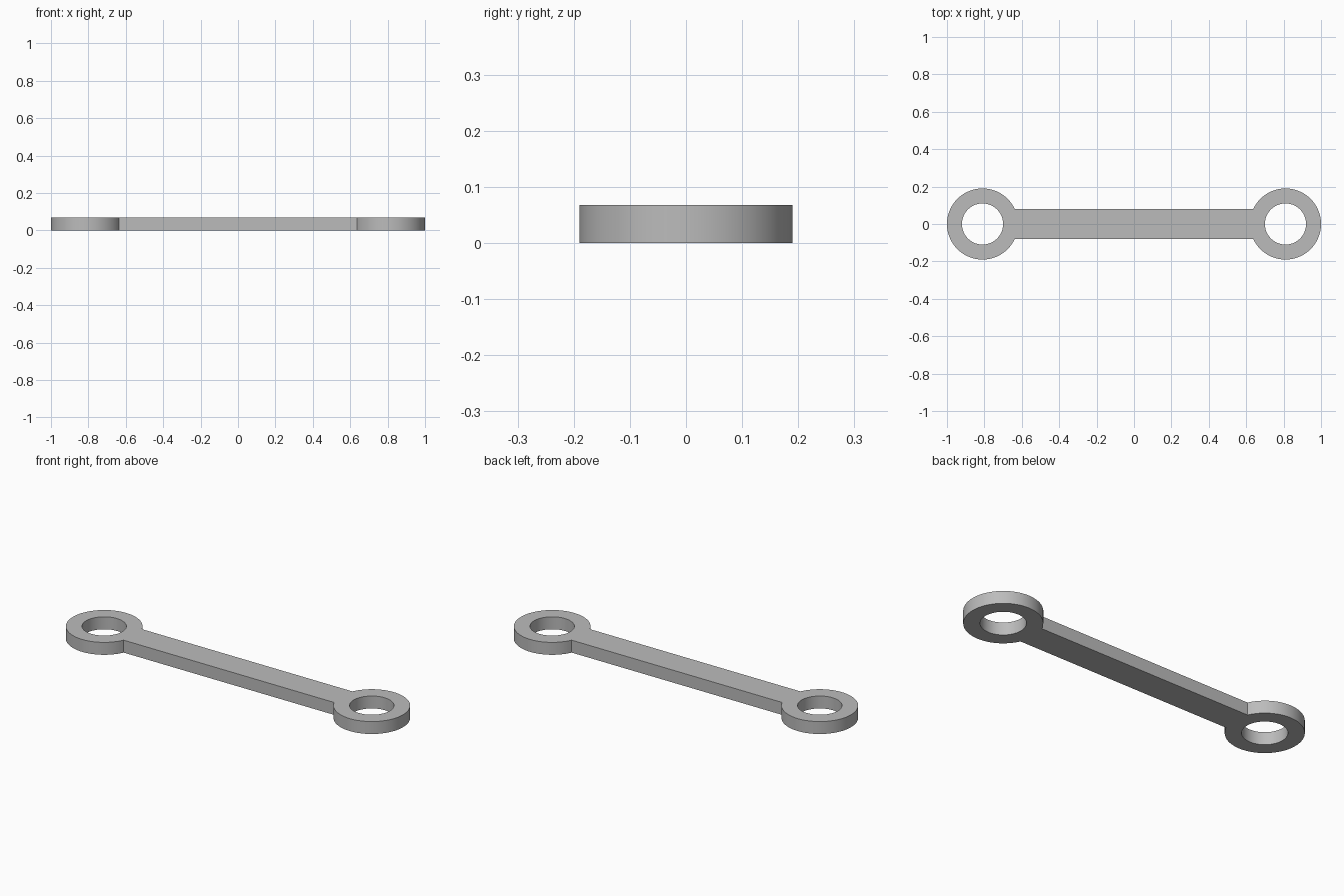
import bpy, bmesh
from math import sin, cos, asin, pi, radians

cube = bpy.data.objects.get("Cube")
if cube:
    bpy.data.objects.remove(cube, do_unlink=True)

OUTER, INNER, HALF_WIDTH, THICK = 0.19, 0.11, 0.079, 0.068
CENTRE = 1 - OUTER
LONG_STEPS, SHORT_STEPS = 72, 12

grey = bpy.data.materials.new("plain grey")
grey.use_nodes = True
grey.diffuse_color = (0.5, 0.5, 0.5, 1)
grey.node_tree.nodes["Principled BSDF"].inputs["Base Color"].default_value = (0.5, 0.5, 0.5, 1)

# Angles measured from the direction of the bar; the first arc faces the bar
half = asin(HALF_WIDTH / OUTER)
neck = OUTER * cos(half)
angles = [-half + 2 * half * i / SHORT_STEPS for i in range(SHORT_STEPS)]
angles += [half + (2 * pi - 2 * half) * i / LONG_STEPS for i in range(LONG_STEPS)]

bm = bmesh.new()


def add_eye(side):
    """Flat ring at one end; returns its edge vertices where the bar joins."""
    inner, outer = [], []
    for i, a in enumerate(angles):
        dx, dy = -side * cos(a), sin(a)
        inner.append(bm.verts.new((side * CENTRE + INNER * dx, INNER * dy, 0)))
        # The part facing the bar is cut straight at the neck
        reach = neck / cos(a) if i <= SHORT_STEPS else OUTER
        outer.append(bm.verts.new((side * CENTRE + reach * dx, reach * dy, 0)))
    n = len(angles)
    for i in range(n):
        j = (i + 1) % n
        bm.faces.new((inner[i], outer[i], outer[j], inner[j]))
    return outer[:SHORT_STEPS + 1]


# Two eyes joined by a straight bar
right_neck, left_neck = add_eye(-1), add_eye(1)
for i in range(SHORT_STEPS):
    bm.faces.new((right_neck[i], left_neck[i], left_neck[i + 1], right_neck[i + 1]))

# Thicken the flat shape into a plate
flat = bm.faces[:]
bmesh.ops.recalc_face_normals(bm, faces=flat)
raised = bmesh.ops.extrude_face_region(bm, geom=flat, use_keep_orig=True)["geom"]
bmesh.ops.translate(bm, vec=(0, 0, THICK),
                    verts=[v for v in raised if isinstance(v, bmesh.types.BMVert)])
bmesh.ops.recalc_face_normals(bm, faces=bm.faces[:])

mesh = bpy.data.meshes.new("link_bar")
bm.to_mesh(mesh)
bm.free()
mesh.materials.append(grey)
link = bpy.data.objects.new("link_bar", mesh)
bpy.context.collection.objects.link(link)

# Smooth round walls, sharp rims
bpy.ops.object.select_all(action="DESELECT")
link.select_set(True)
bpy.context.view_layer.objects.active = link
bpy.ops.object.shade_smooth_by_angle(angle=radians(30))
